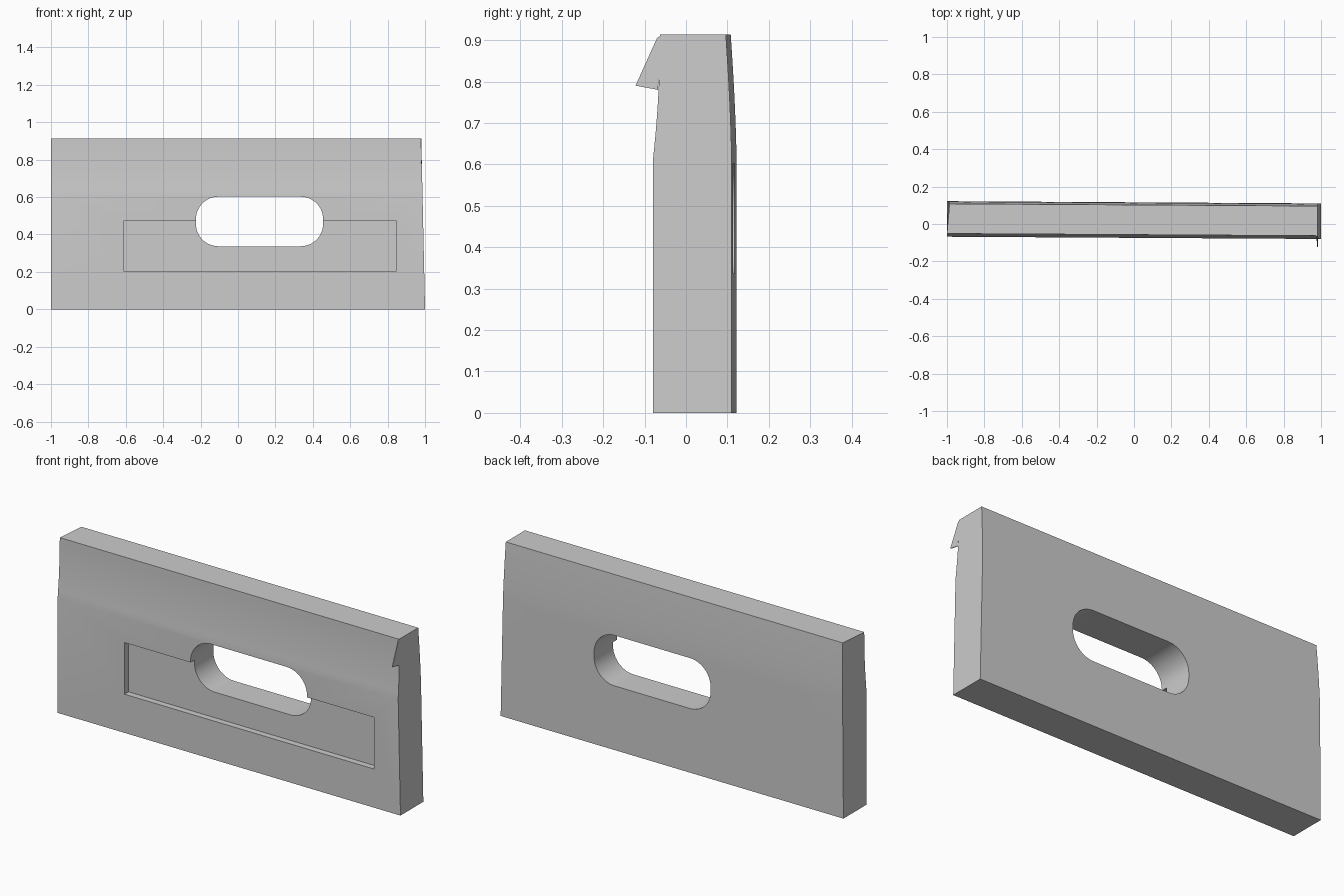
import bpy, bmesh, math

cube = bpy.data.objects.get("Cube")
if cube:
    bpy.data.objects.remove(cube, do_unlink=True)

HEIGHT = 0.914
grey = bpy.data.materials.new("light grey")
grey.use_nodes = True
colour = (0.6, 0.6, 0.6, 1)
grey.diffuse_color = colour
grey.node_tree.nodes["Principled BSDF"].inputs["Base Color"].default_value = colour


def prism(name, outline, axis, start, end, warp):
    """Extrude an outline along x or y, then bend its points with warp."""
    bm = bmesh.new()
    rings = []
    for d in (start, end):
        ring = [(d, a, z) if axis == "x" else (a, d, z) for a, z in outline]
        rings.append([bm.verts.new(warp(*p)) for p in ring])
    n = len(outline)
    for i in range(n):
        j = (i + 1) % n
        bm.faces.new((rings[0][i], rings[0][j], rings[1][j], rings[1][i]))
    for ring in rings:
        bm.faces.new(ring)
    bmesh.ops.recalc_face_normals(bm, faces=bm.faces)
    mesh = bpy.data.meshes.new(name)
    bm.to_mesh(mesh)
    bm.free()
    mesh.materials.append(grey)
    obj = bpy.data.objects.new(name, mesh)
    bpy.context.collection.objects.link(obj)
    return obj


def skew(x, y, z):
    return x, y - 0.006 * x, z


def taper(x, y, z):
    """Slightly skewed plate whose ends lean inward towards the top."""
    if x > 0:
        x -= 0.022 * z
    elif y > 0 and z > HEIGHT / 2:
        x += 0.014 * (2 * z / HEIGHT - 1)
    return skew(x, y, z)


def rounded_slot(x0, x1, z0, z1, r, steps=12):
    points = []
    corners = ((x1 - r, z1 - r), (x0 + r, z1 - r), (x0 + r, z0 + r), (x1 - r, z0 + r))
    for k, (cx, cz) in enumerate(corners):
        for s in range(steps + 1):
            a = math.pi / 2 * (k + s / steps)
            points.append((cx + r * math.cos(a), cz + r * math.sin(a)))
    return points


# Plate: flat below, upper front eases inward, upper back curves inward
STEPS, BEND = 10, 0.61
profile = [(-0.074, 0)]
levels = [i / STEPS for i in range(STEPS + 1)]
profile += [(-0.074 + 0.017 * (1 - (1 - t) ** 2), BEND + (HEIGHT - BEND) * t) for t in levels]
profile += [(0.116 - 0.014 * t ** 1.5, BEND + (HEIGHT - BEND) * t) for t in reversed(levels)]
profile.append((0.116, 0))
plate = prism("plate", profile, "x", -1, 1, taper)

# Slot through the plate and shallow rectangular recess in its front
recess = [(-0.61, 0.203), (0.845, 0.203), (0.845, 0.474), (-0.61, 0.474)]
cutters = (
    prism("recess_cutter", recess, "y", -0.3, -0.041, skew),
    prism("slot_cutter", rounded_slot(-0.225, 0.455, 0.337, 0.602, 0.12), "y", -0.3, 0.3, skew),
)
for cutter in cutters:
    mod = plate.modifiers.new(cutter.name, "BOOLEAN")
    mod.operation = "DIFFERENCE"
    mod.solver = "EXACT"
    mod.object = cutter
bpy.context.view_layer.objects.active = plate
plate.select_set(True)
for cutter in cutters:
    bpy.ops.object.modifier_apply(modifier=cutter.name)
    bpy.data.objects.remove(cutter, do_unlink=True)
bpy.ops.object.select_all(action="DESELECT")
plate.select_set(True)
bpy.ops.object.shade_smooth_by_angle(angle=math.radians(25))

# Thin pointed fin at the left end of the front
fin = [(-0.05, HEIGHT), (-0.064, 0.905), (-0.116, 0.79), (-0.062, 0.78)]
prism("end_fin", fin, "x", 0.996, 1, taper)
